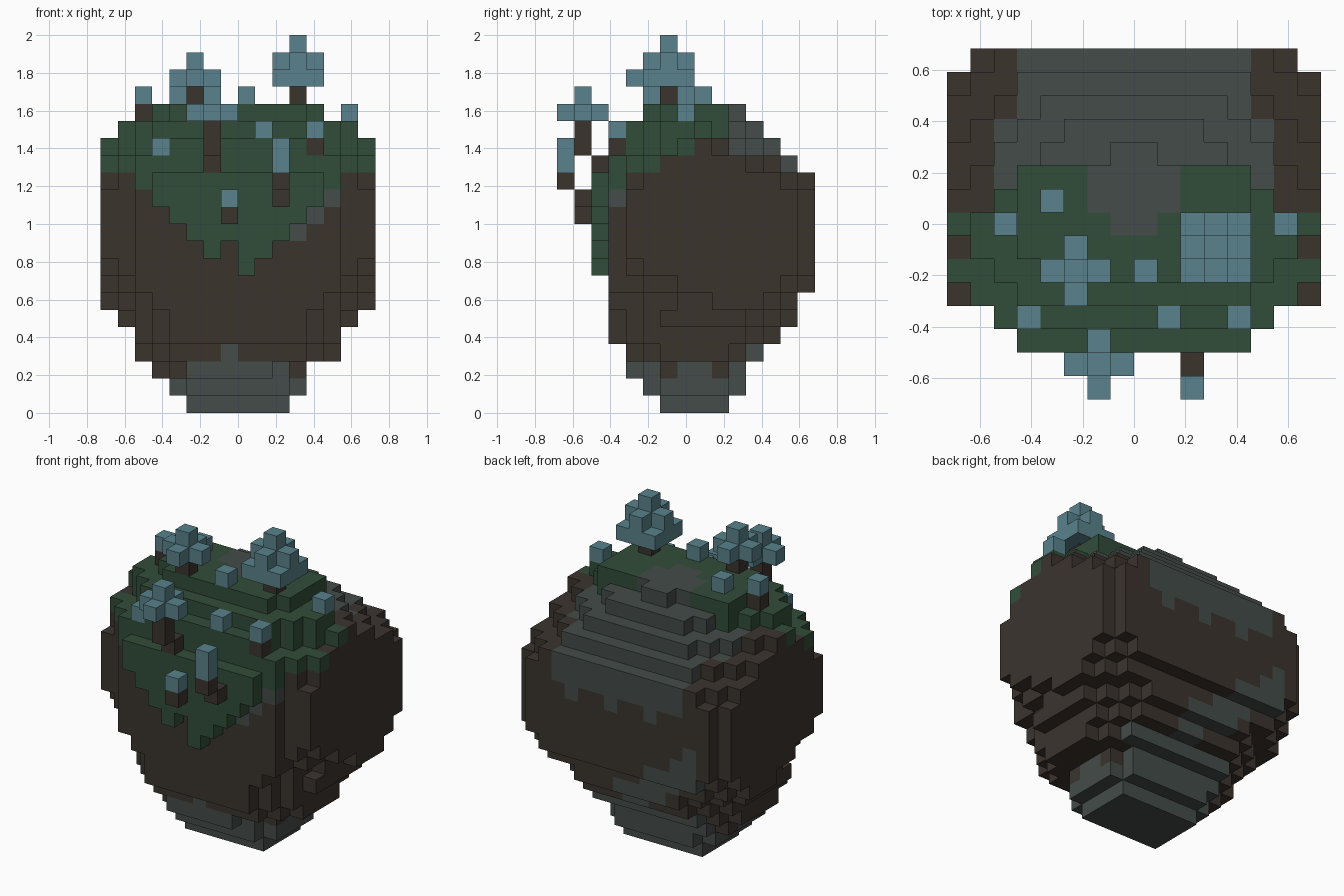
import bpy
import bmesh
from mathutils import Vector

cube = bpy.data.objects.get("Cube")
if cube:
    bpy.data.objects.remove(cube, do_unlink=True)

UNIT = 1 / 11      # edge of one block
Y_SHIFT = -7.5     # block grid offset that centres the depth


def material(name, rgb):
    mat = bpy.data.materials.new(name)
    mat.use_nodes = True
    mat.diffuse_color = (*rgb, 1)
    mat.node_tree.nodes["Principled BSDF"].inputs["Base Color"].default_value = (*rgb, 1)
    return mat


BROWN, STONE, GREEN, BLUE = range(4)
MATERIALS = [
    material("dark earth", (.043, .034, .027)),
    material("grey stone", (.058, .072, .067)),
    material("moss green", (.031, .074, .041)),
    material("leaf blue", (.10, .225, .265)),
]
SIDES = [Vector(d) for d in ((1, 0, 0), (-1, 0, 0), (0, 1, 0), (0, -1, 0), (0, 0, 1), (0, 0, -1))]


def block_object(name, cells):
    """Build the outer faces of a {cell: colour} block set as one mesh."""
    bm = bmesh.new()
    corners = {}

    def corner(p):
        key = tuple(round(c) for c in p)
        if key not in corners:
            corners[key] = bm.verts.new((key[0] * UNIT, (key[1] + Y_SHIFT) * UNIT, key[2] * UNIT))
        return corners[key]

    used = sorted(set(cells.values()))
    half = Vector((.5, .5, .5))
    for cell, colour in cells.items():
        for n in SIDES:
            if tuple(int(c + d) for c, d in zip(cell, n)) in cells:
                continue
            u = Vector((n.y, n.z, n.x)) / 2
            v = n.cross(u)
            mid = Vector(cell) + half + n / 2
            face = bm.faces.new([corner(mid + s * u + t * v)
                                 for s, t in ((-1, -1), (1, -1), (1, 1), (-1, 1))])
            face.material_index = used.index(colour)
    mesh = bpy.data.meshes.new(name)
    bm.to_mesh(mesh)
    bm.free()
    for colour in used:
        mesh.materials.append(MATERIALS[colour])
    obj = bpy.data.objects.new(name, mesh)
    bpy.context.collection.objects.link(obj)


# Floating island: layers of blocks with stepped corners
# (bottom, top, x start, x end, y start, y end, front cut, back cut, front slope)
LAYERS = [
    (0, 1, -3, 3, 6, 10, 0, 0, 1),
    (1, 2, -4, 4, 5, 11, 1, 1, 1),
    (2, 3, -5, 4, 4, 11, 2, 1, 1),
    (3, 4, -6, 6, 4, 12, 2, 2, 1),
    (4, 5, -6, 6, 3, 13, 2, 2, 1),
    (5, 6, -7, 7, 3, 14, 3, 3, 1),
    (6, 7, -8, 8, 3, 14, 3, 2, .5),
    (7, 8, -8, 8, 3, 15, 2, 2, .5),
    (8, 9, -8, 8, 3, 15, 2, 1, 1),
    (9, 13, -8, 8, 3, 15, 2, 1, 2),
    (13, 14, -8, 8, 3, 15, 2, 2, 1),
    (14, 15, -8, 8, 3, 14, 2, 3, 1),
    (15, 16, -8, 8, 3, 13, 4, 4, 1),
    (16, 17, -7, 7, 4, 12, 2, 4, 1),
    (17, 18, -5, 5, 5, 10, 1, 0, 1),
    (17, 18, -1, 1, 10, 11, 0, 0, 1),
]


def hanging_moss(i, k):
    return abs(i + .5) < k - 7 and not (i == -1 and k < 10)


def island_colour(i, j, k):
    a = abs(i + .5)
    if k == 2 and a > 3 and j in (4, 5, 6, 9):
        return BROWN
    if k < 3 or (k == 3 and (i == -1 or j == 11)):
        return STONE
    if k >= 14:
        edge = 10 if a < 5 else 9
        if a > 6 and k < 16:
            edge = 8 if k == 15 else 6
        bare_top = k == 17 and j >= 7 and a < (1 if j == 7 else 2)
        if j < edge and not bare_top:
            return GREEN
        return STONE if a < (5 if j >= 12 else 6) else BROWN
    if j <= 3 and hanging_moss(i, k):
        return GREEN
    if j == 3 and i in (3, 4, 5) and k == i + 7:
        return STONE
    if j >= 12 and a < 5 and k >= (11 if i % 3 == 0 else 12):
        return STONE
    if j >= 11 and -6 <= i <= 0 and abs(k - 3.9 + .67 * i) < 1.2:
        return STONE
    return BROWN


island = {}
for k0, k1, x0, x1, y0, y1, front, back, slope in LAYERS:
    for k in range(k0, k1):
        for i in range(x0, x1):
            for j in range(y0, y1):
                dx = min(i - x0, x1 - 1 - i)
                if dx + slope * (j - y0) >= front and dx + y1 - 1 - j >= back:
                    island[i, j, k] = island_colour(i, j, k)

# Moss curtain hanging over the front
for k in range(8, 14):
    for i in range(-5, 5):
        if hanging_moss(i, k):
            island[i, 2, k] = GREEN


def plus(i, j, k):
    return [(i, j, k), (i + 1, j, k), (i - 1, j, k), (i, j + 1, k), (i, j - 1, k)]


# Plants: name, leaf blocks, trunk blocks
PLANTS = [
    ("tall_tree",
     [(i, j, 19) for i in (2, 3, 4) for j in (5, 6, 7)] + plus(3, 6, 20) + [(3, 6, 21)],
     [(3, 6, 18)]),
    ("round_tree", plus(-3, 5, 19) + [(-3, 5, 20)], [(-3, 5, 18)]),
    ("cliff_tree", plus(-2, 1, 17) + [(-2, 1, 18)],
     [(-2, 1, 16), (-2, 1, 15), (-2, 2, 14)]),
    ("cliff_sapling", [(2, 0, 15), (2, 0, 14)], [(2, 0, 13), (2, 1, 12)]),
    ("low_sapling", [(-1, 1, 12)], [(-1, 1, 11)]),
    ("left_sapling", [(4, 3, 16)], [(4, 3, 15)]),
    ("right_sapling", [(-6, 7, 18)], [(-6, 7, 17)]),
    ("middle_bush", [(0, 5, 18)], []),
    ("back_bush", [(-4, 8, 18)], []),
    ("left_bush", [(6, 7, 17)], []),
    ("front_bush", [(1, 3, 16)], []),
    ("right_bush", [(-5, 3, 15)], []),
]
for name, leaves, trunk in PLANTS:
    cells = {c: BLUE for c in leaves}
    cells.update({c: BROWN for c in trunk})
    for c in cells:
        island.pop(c, None)
    block_object(name, cells)

block_object("floating_island", island)
